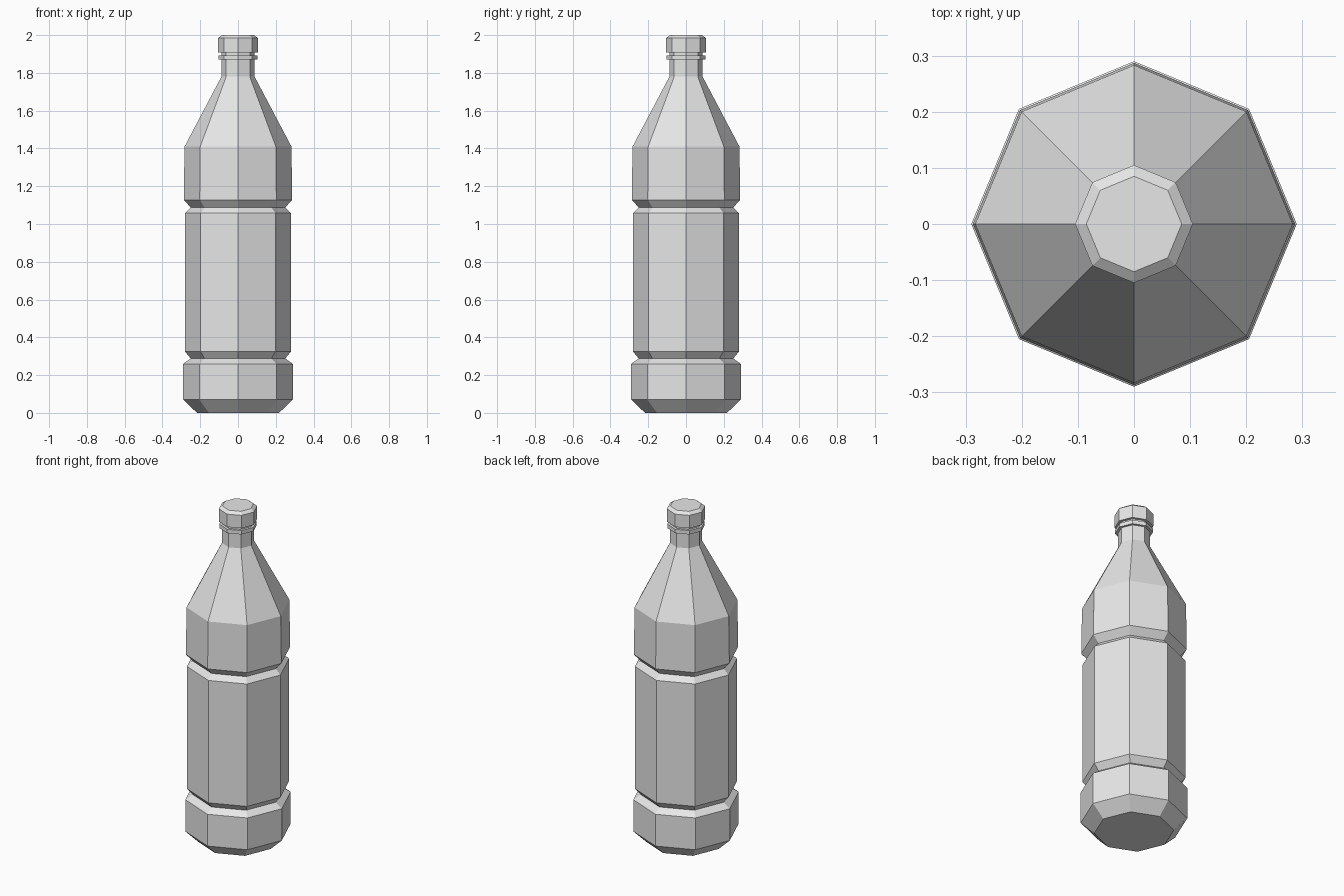
import bpy
import bmesh
from math import cos, sin, pi

SIDES = 8

old = bpy.data.objects.get("Cube")
if old:
    bpy.data.objects.remove(old, do_unlink=True)

# Single light grey plastic
plastic = bpy.data.materials.new("light_grey")
plastic.use_nodes = True
grey = (0.8, 0.8, 0.8, 1.0)
plastic.diffuse_color = grey
plastic.node_tree.nodes["Principled BSDF"].inputs["Base Color"].default_value = grey


def lathe(name, profile):
    """Closed octagonal solid from (radius, height) pairs, bottom to top."""
    bm = bmesh.new()
    rings = []
    for r, z in profile:
        angles = [2 * pi * i / SIDES for i in range(SIDES)]
        rings.append([bm.verts.new((r * cos(a), r * sin(a), z)) for a in angles])
    for low, high in zip(rings, rings[1:]):
        for i in range(SIDES):
            j = (i + 1) % SIDES
            bm.faces.new((low[i], low[j], high[j], high[i]))
    bm.faces.new(rings[0][::-1])
    bm.faces.new(rings[-1])
    mesh = bpy.data.meshes.new(name)
    bm.to_mesh(mesh)
    bm.free()
    mesh.materials.append(plastic)
    obj = bpy.data.objects.new(name, mesh)
    bpy.context.collection.objects.link(obj)
    return obj


# Body: chamfered foot, two grooves, tapered shoulder, neck
lathe("bottle_body", [
    (0.217, 0.0), (0.29, 0.07), (0.29, 0.26),
    (0.25, 0.288), (0.281, 0.325), (0.281, 1.057),
    (0.25, 1.087), (0.287, 1.128), (0.283, 1.41),
    (0.088, 1.78), (0.088, 1.92),
])

# Collar ring under the cap
lathe("neck_ring", [(0.103, 1.87), (0.103, 1.893)])

# Screw cap with chamfered top
lathe("cap", [(0.105, 1.908), (0.105, 1.985), (0.085, 2.0)])
